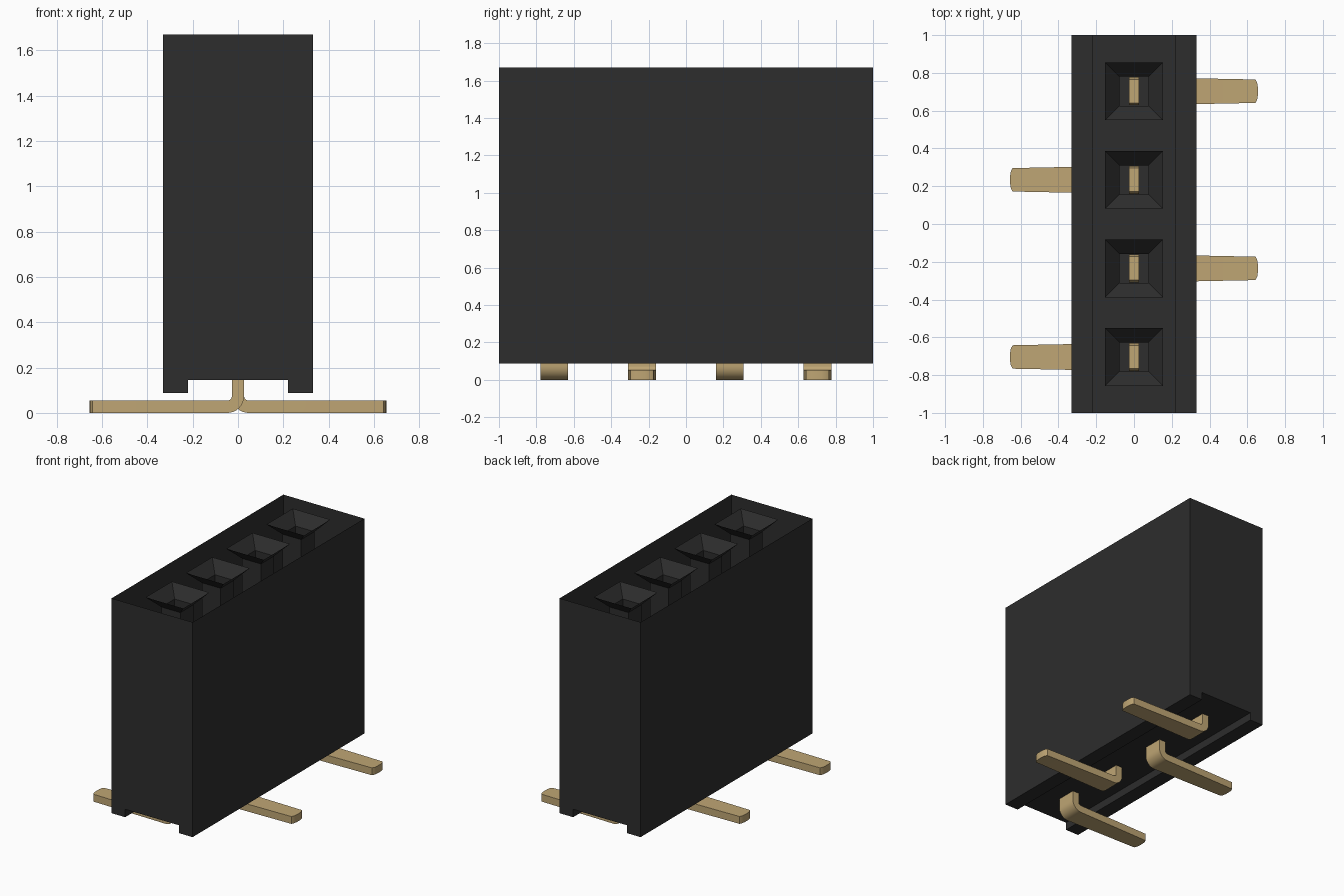
import bpy
import bmesh
import math

cube = bpy.data.objects.get("Cube")
if cube:
    bpy.data.objects.remove(cube, do_unlink=True)


def material(name, color):
    mat = bpy.data.materials.new(name)
    mat.use_nodes = True
    mat.diffuse_color = (*color, 1)
    mat.node_tree.nodes["Principled BSDF"].inputs["Base Color"].default_value = (*color, 1)
    return mat


black = material("black plastic", (0.026, 0.026, 0.026))
gold = material("gold metal", (0.52, 0.38, 0.175))


def make_object(name, bm, mat):
    mesh = bpy.data.meshes.new(name)
    bm.to_mesh(mesh)
    bm.free()
    mesh.materials.append(mat)
    obj = bpy.data.objects.new(name, mesh)
    bpy.context.collection.objects.link(obj)
    return obj


# Housing: thin shell, open at the top, with a channel along the underside
W, TOP, FOOT, FLOOR, LEG = 0.33, 1.67, 0.087, 0.145, 0.22
half = [(W, TOP), (W, FOOT), (LEG, FOOT), (LEG, FLOOR)]
profile = half + [(-x, z) for x, z in reversed(half)]
bm = bmesh.new()
front, back = ([bm.verts.new((x, y, z)) for x, z in profile] for y in (-1, 1))
bm.faces.new(front)
bm.faces.new(back)
for i in range(len(profile) - 1):
    bm.faces.new((front[i], front[i + 1], back[i + 1], back[i]))
bmesh.ops.recalc_face_normals(bm, faces=bm.faces)
make_object("housing", bm, black)


# Socket: square funnel leading into a straight shaft
def socket(name, y):
    bm = bmesh.new()
    rings = []
    for r, z in ((0.153, TOP), (0.077, TOP - 0.08), (0.077, FLOOR)):
        rings.append([bm.verts.new((sx * r, y + sy * r, z))
                      for sx, sy in ((-1, -1), (1, -1), (1, 1), (-1, 1))])
    for upper, lower in zip(rings, rings[1:]):
        for i in range(4):
            j = (i + 1) % 4
            bm.faces.new((upper[i], upper[j], lower[j], lower[i]))
    make_object(name, bm, black)


# Pin: flat strip with a rounded bend and a tapered foot
def pin(name, y, side):
    t, inner, outer = 0.027, 0.02, 0.074
    # each station: inside (x, z), outside (x, z), half width
    stations = [((t, 1.2), (-t, 1.2), 0.062), ((t, 1.17), (-t, 1.17), 0.074)]
    for k in range(9):
        a = math.pi / 2 * k / 8
        c, s = math.cos(a), math.sin(a)
        stations.append(((t + inner * (1 - c), outer - inner * s),
                         (t + inner - outer * c, outer - outer * s), 0.074))
    for x, w in ((0.643, 0.062), (0.652, 0.045), (0.656, 0.02)):
        stations.append(((x, outer - inner), (x, 0), w))
    bm = bmesh.new()
    loops = [[bm.verts.new((side * p[0], y + d * w, p[1]))
              for p, d in ((i, -1), (o, -1), (o, 1), (i, 1))]
             for i, o, w in stations]
    for a, b in zip(loops, loops[1:]):
        for i in range(4):
            j = (i + 1) % 4
            bm.faces.new((a[i], a[j], b[j], b[i]))
    bm.faces.new(loops[0])
    bm.faces.new(loops[-1])
    bmesh.ops.recalc_face_normals(bm, faces=bm.faces)
    obj = make_object(name, bm, gold)
    bpy.ops.object.select_all(action="DESELECT")
    obj.select_set(True)
    bpy.context.view_layer.objects.active = obj
    bpy.ops.object.shade_smooth_by_angle(angle=math.radians(25))


# Four contacts whose feet alternate between the two sides
for n in range(4):
    y = -0.704 + n * 0.469
    socket(f"socket_{n + 1}", y)
    pin(f"pin_{n + 1}", y, 1 if n % 2 else -1)
